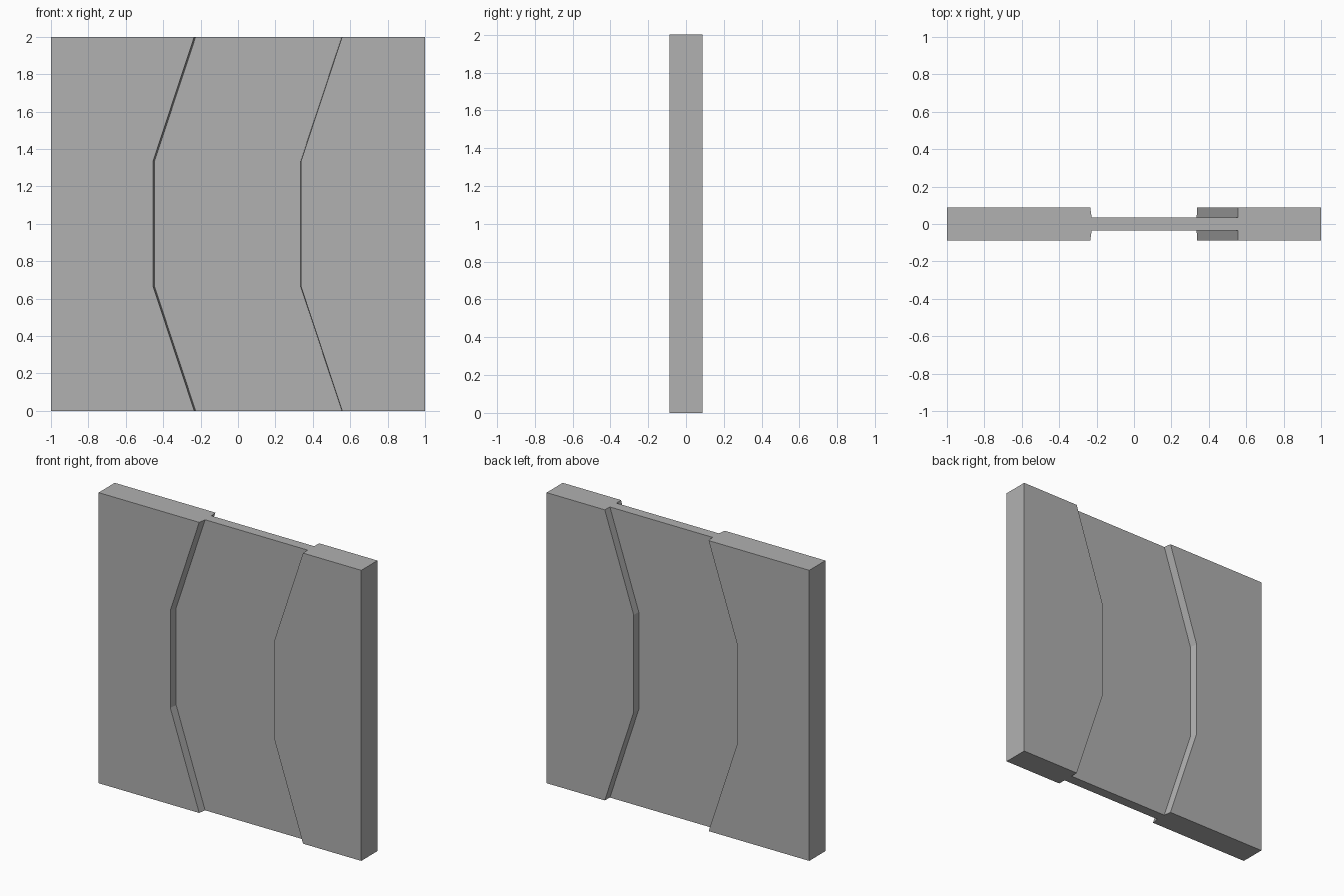
import bpy
import bmesh

if "Cube" in bpy.data.objects:
    bpy.data.objects.remove(bpy.data.objects["Cube"])

OUTER, INNER = 0.088, 0.035   # half thickness of thick and recessed areas


def section(shift):
    """Half outline of the slab at one height, mirrored front to back."""
    left, right = -0.45 + shift, 0.335 + shift
    front = [(-1, -OUTER), (left - 0.004, -OUTER), (left + 0.004, -INNER),
             (right, -INNER), (right + 0.002, -OUTER), (1, -OUTER)]
    return front + [(x, -y) for x, y in reversed(front)]


# Door slab: loft the stepped outline through four heights
levels = [(0, 0.22), (0.665, 0), (1.335, 0), (2, 0.22)]
bm = bmesh.new()
rings = [[bm.verts.new((x, y, z)) for x, y in section(s)] for z, s in levels]
for a, b in zip(rings, rings[1:]):
    for i in range(len(a)):
        j = (i + 1) % len(a)
        bm.faces.new((a[i], a[j], b[j], b[i]))

# End caps, split into front-to-back quads
for ring in (rings[0], rings[-1]):
    for i in range(5):
        bm.faces.new((ring[i], ring[i + 1], ring[10 - i], ring[11 - i]))

bmesh.ops.recalc_face_normals(bm, faces=bm.faces)
mesh = bpy.data.meshes.new("door_panel")
bm.to_mesh(mesh)
bm.free()

# Dark grey finish
grey = bpy.data.materials.new("dark_grey")
grey.diffuse_color = (0.44, 0.44, 0.44, 1)
grey.use_nodes = True
grey.node_tree.nodes["Principled BSDF"].inputs["Base Color"].default_value = grey.diffuse_color
mesh.materials.append(grey)
bpy.context.collection.objects.link(bpy.data.objects.new("door_panel", mesh))
